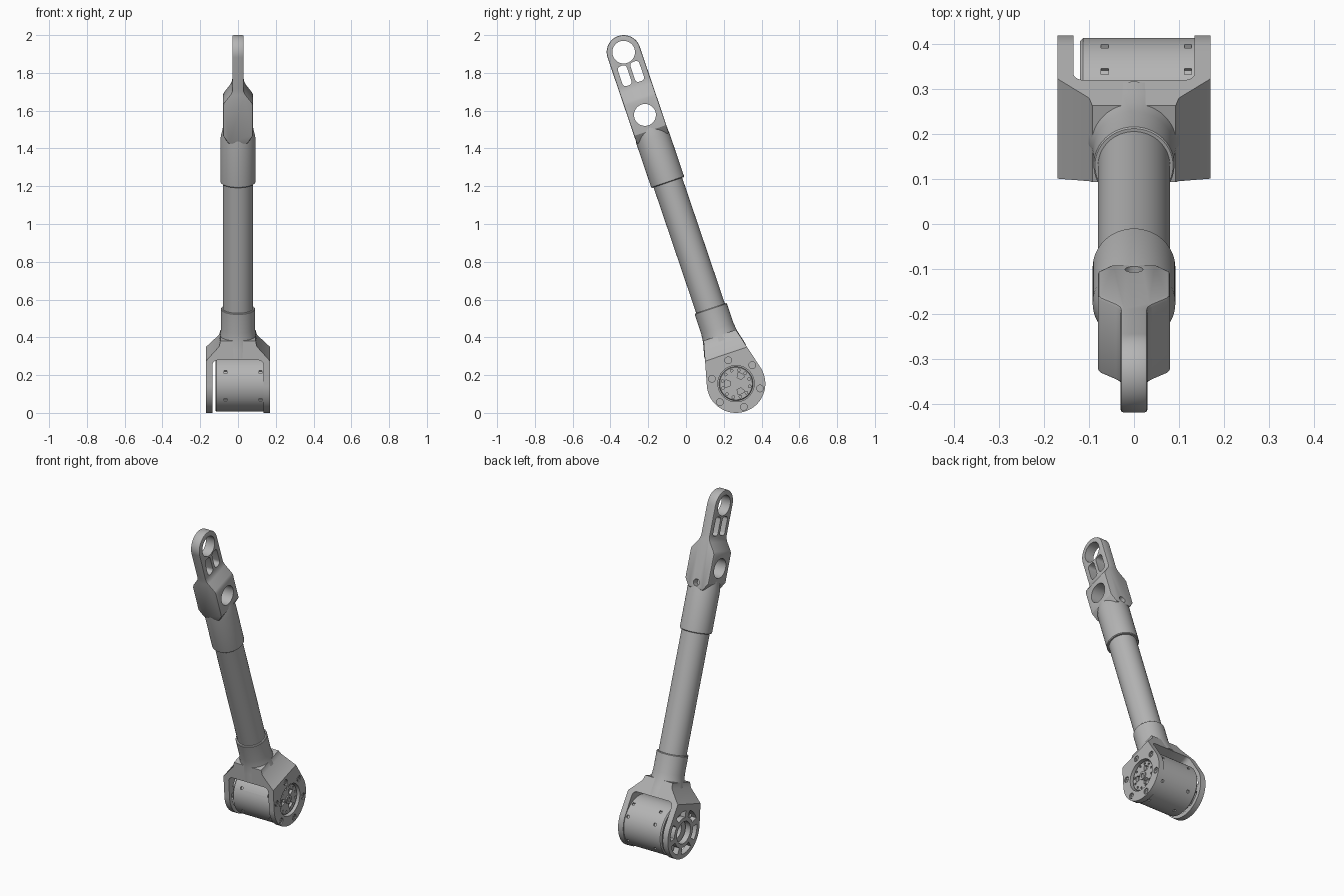
import bpy, bmesh
from math import sin, cos, pi, radians, sqrt, acos
from mathutils import Matrix

if "Cube" in bpy.data.objects:
    bpy.data.objects.remove(bpy.data.objects["Cube"])

# Arm frame: x across, y through the arm, z along the arm, origin on the motor axis
FRAME = Matrix.Translation((0, 0.265, 0.155)) @ Matrix.Rotation(radians(18.73), 4, 'X')
LENGTH = 1.853
HUB, TIP = 0.155, 0.09

grey = bpy.data.materials.new("grey_metal")
grey.use_nodes = True
COLOUR = (0.46, 0.46, 0.46, 1)
grey.diffuse_color = COLOUR
grey.node_tree.nodes["Principled BSDF"].inputs["Base Color"].default_value = COLOUR


def make(name, bm):
    bmesh.ops.recalc_face_normals(bm, faces=bm.faces)
    mesh = bpy.data.meshes.new(name)
    bm.to_mesh(mesh)
    bm.free()
    ob = bpy.data.objects.new(name, mesh)
    ob.matrix_world = FRAME
    bpy.context.collection.objects.link(ob)
    return ob


def place(axis, a, b, t):
    return {'x': (t, a, b), 'y': (a, t, b), 'z': (a, b, t)}[axis]


def prism(name, pts, axis, t0, t1):
    bm = bmesh.new()
    rings = [[bm.verts.new(place(axis, a, b, t)) for a, b in pts] for t in (t0, t1)]
    bm.faces.new(rings[0])
    bm.faces.new(rings[1])
    n = len(pts)
    for i in range(n):
        j = (i + 1) % n
        bm.faces.new((rings[0][i], rings[0][j], rings[1][j], rings[1][i]))
    return make(name, bm)


def lathe(name, profile, axis='z', centre=(0, 0), n=48):
    bm = bmesh.new()
    rings = [[bm.verts.new(place(axis, centre[0] + r * cos(2 * pi * k / n),
                                 centre[1] + r * sin(2 * pi * k / n), t))
              for k in range(n)] for r, t in profile]
    bm.faces.new(rings[0])
    bm.faces.new(rings[-1])
    for lo, hi in zip(rings, rings[1:]):
        for i in range(n):
            j = (i + 1) % n
            bm.faces.new((lo[i], lo[j], hi[j], hi[i]))
    return make(name, bm)


def rod(name, r, t0, t1, axis='x', centre=(0, 0), n=24):
    return lathe(name, [(r, t0), (r, t1)], axis, centre, n)


def arc(cx, cy, r, a0, a1, n):
    return [(cx + r * cos(a0 + (a1 - a0) * i / n), cy + r * sin(a0 + (a1 - a0) * i / n))
            for i in range(n + 1)]


def sector(r0, r1, mid, half, n=6):
    m, h = radians(mid), radians(half)
    return arc(0, 0, r0, m - h, m + h, n) + arc(0, 0, r1, m + h, m - h, n)


def rounded(cx, cy, w, h, r):
    pts = []
    for k, (sx, sy) in enumerate(((1, 1), (-1, 1), (-1, -1), (1, -1))):
        pts += arc(cx + sx * (w / 2 - r), cy + sy * (h / 2 - r), r,
                   k * pi / 2, (k + 1) * pi / 2, 5)
    return pts


def bake(ob):
    dg = bpy.context.evaluated_depsgraph_get()
    ob_mesh = bpy.data.meshes.new_from_object(ob.evaluated_get(dg))
    ob.modifiers.clear()
    ob.data = ob_mesh


def boolean(ob, tools, operation='DIFFERENCE'):
    for tool in tools:
        mod = ob.modifiers.new("bool", 'BOOLEAN')
        mod.operation, mod.solver, mod.object = operation, 'EXACT', tool
    bpy.context.view_layer.update()
    bake(ob)
    for tool in tools:
        bpy.data.objects.remove(tool)


def bevel(ob, width):
    mod = ob.modifiers.new("bevel", 'BEVEL')
    mod.width, mod.segments, mod.limit_method = width, 2, 'ANGLE'
    mod.angle_limit = radians(40)
    bpy.context.view_layer.update()
    bake(ob)


def mirrored(half):
    return half + [(-a, b) for a, b in reversed(half)]


# Fork: teardrop side outline crossed with a shouldered front outline
neck_w, neck_s = 0.09, 0.27
dist = sqrt(neck_w ** 2 + neck_s ** 2)
tangent = acos(neck_s / dist) * -1 + pi / 2 - acos(HUB / dist)
side = arc(0, 0, HUB, pi - tangent, 2 * pi + tangent, 56) + [(neck_w, neck_s), (-neck_w, neck_s)]
fork = prism("fork", side, 'x', -0.3, 0.3)
front = mirrored([(0.17, -0.3), (0.17, 0.165), (0.1, 0.24), (0.088, 0.29)])
boolean(fork, [prism("shoulder_cut", front, 'y', -0.4, 0.4)], 'INTERSECT')
cuts = [prism("window_cut", rounded(0, -0.115, 0.27, 0.57, 0.025), 'y', -0.4, 0.4),
        rod("rotor_cut", 0.096, 0.1, 0.3, n=48),
        rod("bore_cut", 0.066, -0.3, -0.1, n=48)]
for k in range(6):
    cuts.append(prism("arc_cut", sector(0.09, 0.13, 60 * k, 21), 'x', -0.3, -0.1))
    a = radians(30 + 60 * k)
    cuts.append(rod("screw_cut", 0.018, 0.162, 0.2, 'x', (0.13 * cos(a), 0.13 * sin(a)), 16))
boolean(fork, cuts)

# Screws sunk in the fork plate
for k in range(6):
    a = radians(30 + 60 * k)
    spot = (0.13 * cos(a), 0.13 * sin(a))
    lathe(f"screw_{k + 1}", [(0.013, 0.155), (0.013, 0.168), (0.006, 0.168), (0.006, 0.164)],
          'x', spot, 16)

# Motor housing with a rear bore and small clip notches
motor = lathe("motor_housing", [(0.142, -0.12), (0.149, -0.113), (0.149, 0.137)], 'x', n=72)
cuts = [rod("rear_bore", 0.05, -0.2, -0.09, n=32)]
for angle in (10, 41, 137, 196, 255, 310):
    for x in (-0.065, 0.12):
        cuts.append(prism("clip_cut", sector(0.14, 0.16, angle, 3, 2), 'x', x - 0.008, x + 0.008))
boolean(motor, cuts)

# Rotor face: ring of small holes, three pockets and a hub
rotor = lathe("rotor", [(0.09, 0.12), (0.09, 0.152), (0.086, 0.156)], 'x')
cuts = []
for k in range(12):
    a = radians(30 * k)
    cuts.append(rod("pin_cut", 0.007, 0.145, 0.2, 'x', (0.073 * cos(a), 0.073 * sin(a)), 10))
for k in range(3):
    cuts.append(prism("pocket_cut", sector(0.032, 0.06, 41 + 120 * k, 20), 'x', 0.14, 0.2))
boolean(rotor, cuts)
lathe("rotor_hub", [(0.025, 0.15), (0.025, 0.163), (0.012, 0.163), (0.012, 0.157)], 'x', n=24)

# Shaft and lower collar flaring into the fork
rod("shaft", 0.08, 0.35, 1.2, 'z', n=64)
lathe("lower_collar", [(0.116, 0.18), (0.105, 0.225), (0.095, 0.265), (0.09, 0.31),
                       (0.09, 0.417), (0.087, 0.4205)], n=64)

# Upper collar
collar = lathe("upper_collar", [(0.088, 1.124), (0.092, 1.128), (0.092, 1.375), (0.08, 1.43)], n=64)
boolean(collar, [rod("pin_hole", 0.02, 0.05, 0.2, 'y', (0, 1.405))])

# Tip: block stepping down to a thin rounded lug
lug = [(-TIP, 1.37), (TIP, 1.37)] + arc(0, LENGTH, TIP, 0, pi, 24)
tip = prism("tip_lug", lug, 'x', -0.2, 0.2)
outline = mirrored([(0.05, 1.3), (0.05, 1.37), (0.08, 1.415), (0.08, 1.585), (0.074, 1.6),
                    (0.04, 1.645), (0.032, 1.662), (0.03, 1.68), (0.03, 2.1)])
boolean(tip, [prism("tip_cut", outline, 'y', -0.3, 0.3)], 'INTERSECT')
bevel(tip, 0.007)
cuts = [rod("end_hole", 0.06, -0.3, 0.3, 'x', (0, LENGTH), 48),
        rod("cross_hole", 0.058, -0.3, 0.3, 'x', (0, 1.502), 48),
        rod("pin_hole", 0.02, 0.05, 0.2, 'y', (0, 1.405))]
for v in (-0.035, 0.035):
    cuts.append(prism("slot_cut", rounded(v, 1.733, 0.05, 0.11, 0.018), 'x', -0.3, 0.3))
boolean(tip, cuts)

# One material and sharp-edged smooth shading on every part
bpy.ops.object.select_all(action='DESELECT')
for ob in bpy.context.collection.objects:
    if ob.type == 'MESH':
        ob.data.materials.clear()
        ob.data.materials.append(grey)
        ob.select_set(True)
        bpy.context.view_layer.objects.active = ob
bpy.ops.object.shade_smooth_by_angle(angle=radians(30))
